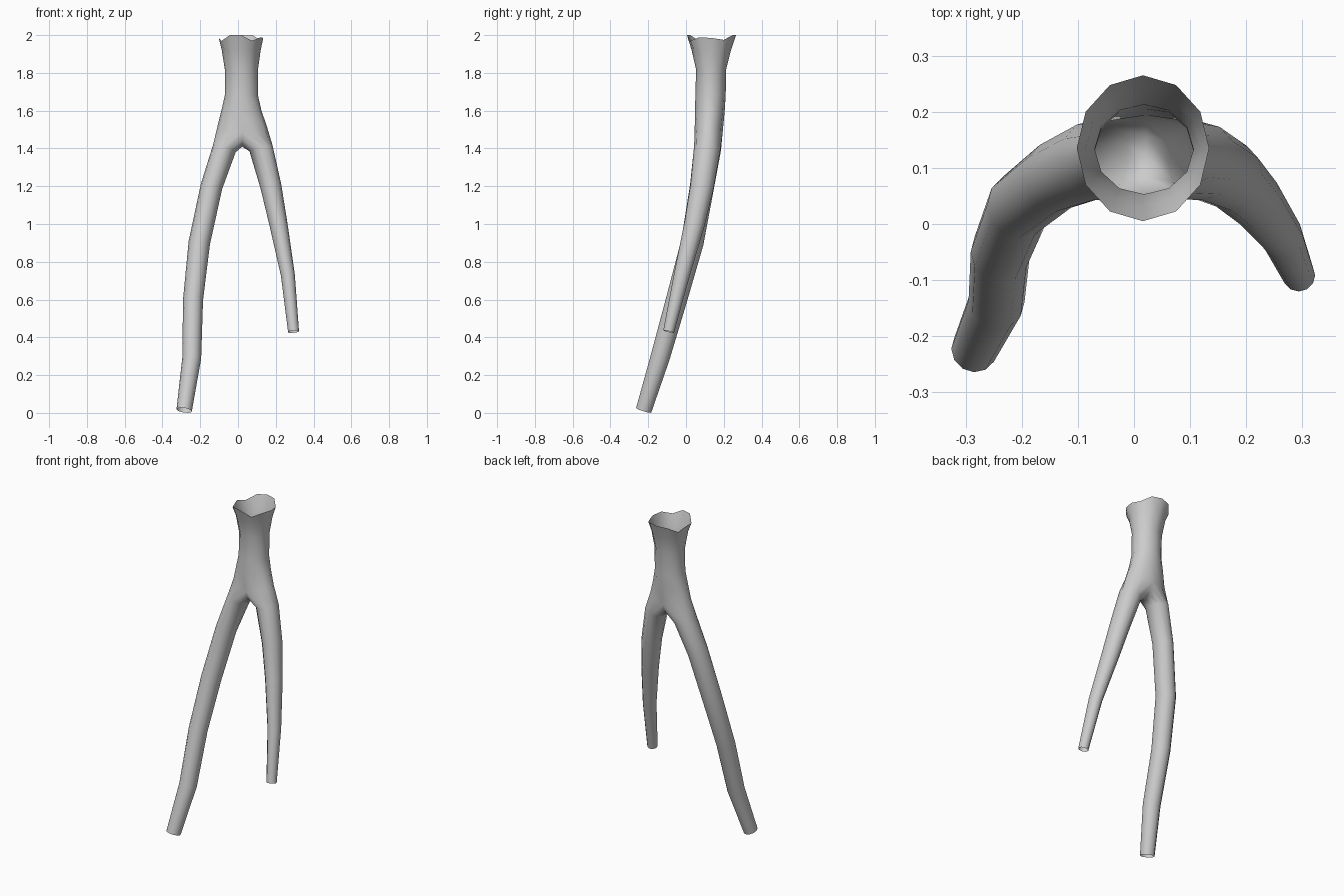
import bpy, bmesh, math
from mathutils import Vector

if "Cube" in bpy.data.objects:
    bpy.data.objects.remove(bpy.data.objects["Cube"])

N = 12
ANG = [2 * math.pi * i / N for i in range(N)]
bm = bmesh.new()


def bridge(a, b):
    for i in range(N):
        j = (i + 1) % N
        bm.faces.new((a[i], b[i], b[j], a[j]))


def flat_ring(z, cx, cy, rx, ry, dz=None):
    return [bm.verts.new((cx + rx * math.cos(a), cy + ry * math.sin(a),
                          z - (dz[i] if dz else 0))) for i, a in enumerate(ANG)]


# Trunk with flared, ragged open rim
rim = [.015, .025, .0, .0, .005, .035, .015, .03, .0, .0, .03, .012]
ring = flat_ring(2.0, .016, .135, .118, .130, rim)
for z, cx, cy, rx, ry in [(1.92, .017, .134, .103, .104),
                          (1.82, .018, .133, .088, .080),
                          (1.68, .018, .130, .088, .080),
                          (1.60, .018, .126, .106, .079)]:
    nxt = flat_ring(z, cx, cy, rx, ry)
    bridge(ring, nxt)
    ring = nxt

# Fork ring, split by a saddle running from front to back
CX, CY, RY = .022, .120, .074
fork = flat_ring(1.52, CX, CY, .130, RY,
                 [.035 * abs(math.sin(a)) ** 3 for a in ANG])
bridge(ring, fork)
saddle = {}
for k in (-2, -1, 0, 1, 2):
    a = k * math.pi / 6
    saddle[k] = bm.verts.new((CX, CY + RY * math.sin(a), 1.485 - .075 * math.cos(a)))

left_start = list(fork)
right_start = list(fork)
for k, v in saddle.items():
    left_start[k % N] = v
    right_start[(6 - k) % N] = v


# Branch: perpendicular elliptical rings along a path of (x, y, z, rx, ry)
def branch(start, path):
    pts = [Vector(p[:3]) for p in path]
    prev = start
    for i, p in enumerate(path):
        t = (pts[min(i + 1, len(pts) - 1)] - pts[max(i - 1, 0)]).normalized()
        u = Vector((1, 0, 0))
        u = (u - t * u.dot(t)).normalized()
        v = u.cross(t)
        cur = [bm.verts.new(pts[i] + u * p[3] * math.cos(a) + v * p[4] * math.sin(a))
               for a in ANG]
        bridge(prev, cur)
        prev = cur


branch(left_start, [(-.072, .114, 1.40, .063, .072),
                    (-.140, .085, 1.20, .058, .064),
                    (-.205, .033, .90, .057, .060),
                    (-.238, -.050, .60, .053, .056),
                    (-.245, -.138, .29, .050, .051),
                    (-.285, -.224, .014, .041, .042)])
branch(right_start, [(.122, .112, 1.40, .063, .070),
                     (.174, .085, 1.20, .056, .062),
                     (.214, .045, 1.00, .048, .054),
                     (.264, -.022, .73, .037, .042),
                     (.294, -.092, .43, .029, .029)])

bmesh.ops.recalc_face_normals(bm, faces=bm.faces)
mesh = bpy.data.meshes.new("forked_tube")
bm.to_mesh(mesh)
bm.free()
obj = bpy.data.objects.new("forked_tube", mesh)
bpy.context.collection.objects.link(obj)
for f in mesh.polygons:
    f.use_smooth = True
